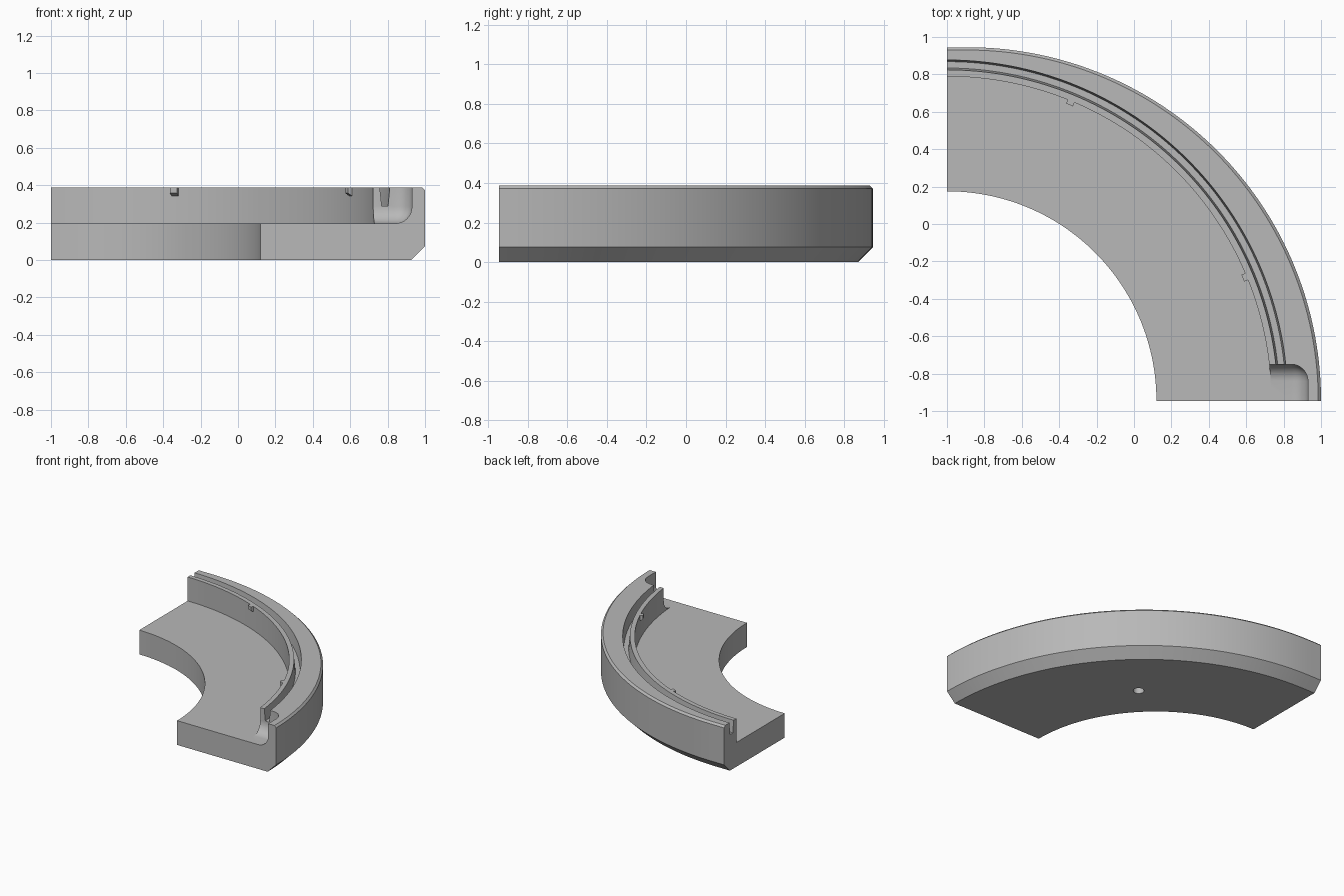
import bpy, bmesh, math
from mathutils import Matrix, Vector

old = bpy.data.objects.get("Cube")
if old:
    bpy.data.objects.remove(old, do_unlink=True)

# Ring centre; the outer edge is shifted and ends in a short straight run
CX, CY, SHIFT = -1.0, -0.945, 0.11
TOP, FLOOR, WALL = 0.387, 0.195, 1.734
STEPS = 72

grey = bpy.data.materials.new("plain grey")
grey.use_nodes = True
colour = (0.48, 0.48, 0.48, 1)
grey.diffuse_color = colour
grey.node_tree.nodes["Principled BSDF"].inputs["Base Color"].default_value = colour


def make_object(name, bm):
    bmesh.ops.recalc_face_normals(bm, faces=bm.faces)
    mesh = bpy.data.meshes.new(name)
    bm.to_mesh(mesh)
    bm.free()
    mesh.materials.append(grey)
    obj = bpy.data.objects.new(name, mesh)
    bpy.context.collection.objects.link(obj)
    return obj


def outer_distance(radius, angle):
    """Distance from the ring centre to the shifted outer edge."""
    c, s = math.cos(angle), math.sin(angle)
    d = SHIFT * c + math.sqrt(radius ** 2 - (SHIFT * s) ** 2)
    return radius / s if d * c < SHIFT else d


def cut(target, cutter):
    cutter.hide_render = True
    mod = target.modifiers.new("cut", 'BOOLEAN')
    mod.operation, mod.solver, mod.object = 'DIFFERENCE', 'EXACT', cutter
    bpy.context.view_layer.objects.active = target
    bpy.ops.object.modifier_apply(modifier=mod.name)
    bpy.data.objects.remove(cutter, do_unlink=True)


# Quarter ring: floor, inner wall, tapered groove, chamfered rim
inner = [(1.12, 0), (1.12, FLOOR), (WALL, FLOOR), (WALL, TOP), (1.769, TOP),
         (1.779, 0.29), (1.813, 0.29), (1.822, TOP)]
outer = [(1.875, TOP), (1.89, TOP - 0.015), (1.89, 0.075), (1.815, 0)]
bm = bmesh.new()
sections = []
for i in range(STEPS + 1):
    a = math.pi / 2 * i / STEPS
    points = inner + [(outer_distance(r, a), z) for r, z in outer]
    sections.append([bm.verts.new((CX + r * math.cos(a), CY + r * math.sin(a), z))
                     for r, z in points])
for p, q in zip(sections, sections[1:]):
    for k in range(len(p)):
        n = (k + 1) % len(p)
        bm.faces.new((p[k], p[n], q[n], q[k]))
bm.faces.new(sections[0])
bm.faces.new(sections[-1])
ring = make_object("quarter_ring", bm)

# Rounded pocket at the front end of the wall
lo, hi = Vector((0.5, -1.1, FLOOR + 0.0003)), Vector((0.93, -0.75, 0.6))
bm = bmesh.new()
bmesh.ops.create_cube(bm, size=1, matrix=Matrix.Translation((lo + hi) / 2)
                      @ Matrix.Diagonal((*(hi - lo), 1)))
mid = (lo + hi) / 2
rounded = []
for e in bm.edges:
    m = (e.verts[0].co + e.verts[1].co) / 2
    if (m.x > mid.x + 0.1) + (m.y > mid.y + 0.1) + (m.z < mid.z - 0.1) == 2:
        rounded.append(e)
bmesh.ops.bevel(bm, geom=rounded, offset=0.09, offset_type='OFFSET', segments=8,
                profile=0.5, affect='EDGES')
cut(ring, make_object("pocket_cutter", bm))

# Blind hole in the underside
bm = bmesh.new()
reach = 1.43 * math.sqrt(0.5)
bmesh.ops.create_cone(bm, cap_ends=True, segments=32, radius1=0.04, radius2=0.04,
                      depth=0.2, matrix=Matrix.Translation((CX + reach, CY + reach, 0)))
cut(ring, make_object("hole_cutter", bm))

# Small catches on the inner wall, flush with the top
profile = [(WALL + 0.01, TOP), (WALL - 0.022, TOP), (WALL - 0.022, TOP - 0.03),
           (WALL + 0.01, TOP - 0.05)]
for name, degrees in (("front_catch", 22.5), ("back_catch", 67.5)):
    bm = bmesh.new()
    sides = [[bm.verts.new((r, t, z)) for r, z in profile] for t in (-0.02, 0.02)]
    for s in sides:
        bm.faces.new(s)
    for k in range(4):
        n = (k + 1) % 4
        bm.faces.new((sides[0][k], sides[0][n], sides[1][n], sides[1][k]))
    bm.transform(Matrix.Translation((CX, CY, 0))
                 @ Matrix.Rotation(math.radians(degrees), 4, 'Z'))
    make_object(name, bm)

# Smooth curves, sharp edges
bpy.ops.object.select_all(action='DESELECT')
ring.select_set(True)
bpy.context.view_layer.objects.active = ring
bpy.ops.object.shade_smooth_by_angle(angle=math.radians(25))
